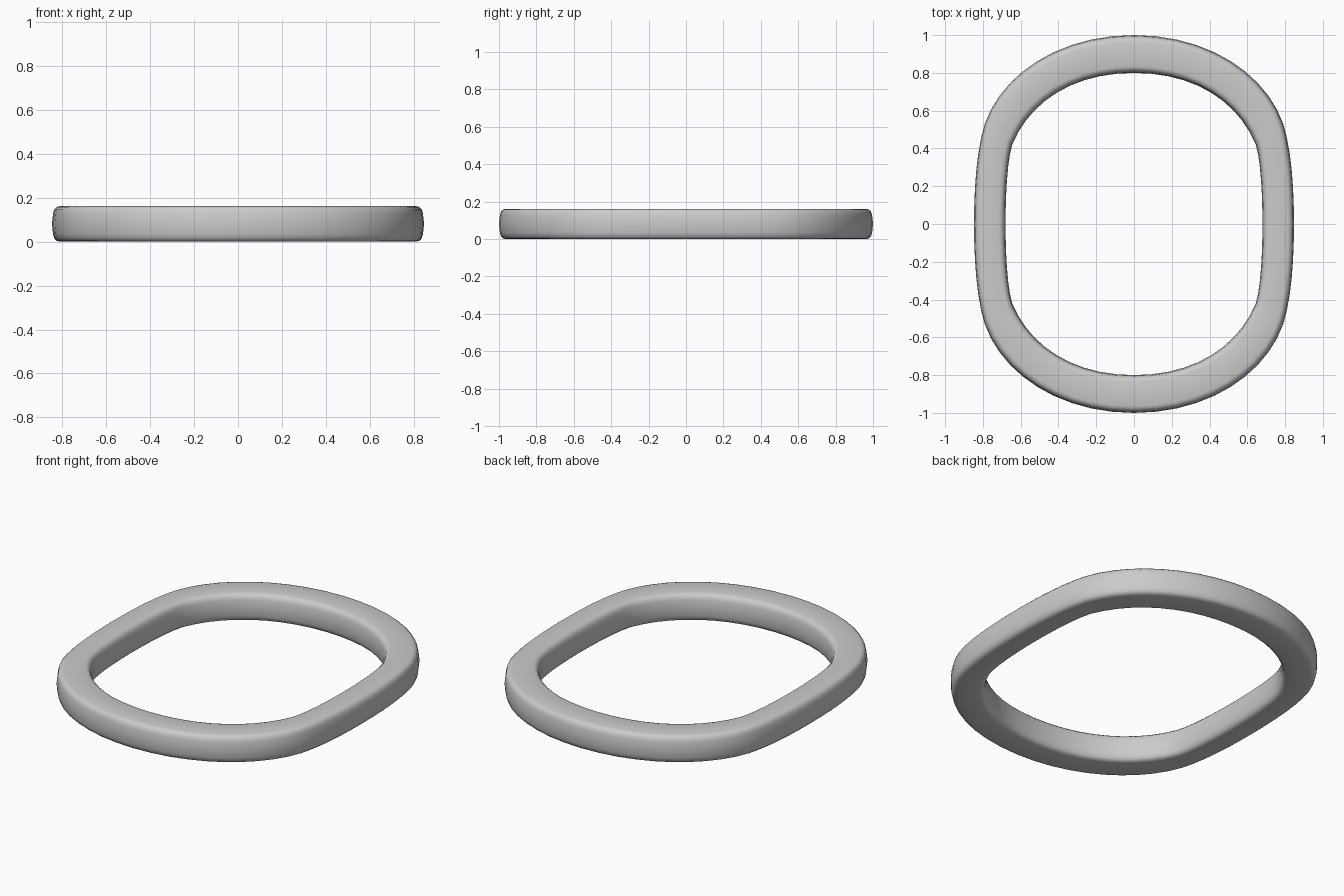
import bpy
import bmesh
from mathutils import Vector
from mathutils.geometry import interpolate_bezier

if "Cube" in bpy.data.objects:
    bpy.data.objects.remove(bpy.data.objects["Cube"])

HEIGHT = 0.162


def outline(a, b, na=10, nb=6):
    """Closed rounded outline from two Bezier spans covering one quarter."""
    def span(pts, n):
        return [Vector(p[:2]) for p in interpolate_bezier(*[Vector((*q, 0)) for q in pts], n + 1)]
    q = span(a, na)[:-1] + span(b, nb)
    half = q + [Vector((p.x, -p.y)) for p in reversed(q[:-1])]
    return half + [Vector((-p.x, p.y)) for p in reversed(half[1:-1])]


outer = outline([(0, 1), (.40, 1), (.70, .79), (.79, .53)],
                [(.79, .53), (.832, .40), (.847, .20), (.847, 0)])
inner = outline([(0, .8), (.32, .8), (.55, .65), (.645, .42)],
                [(.645, .42), (.672, .33), (.68, .15), (.68, 0)])

# Rounded cross-section: (inset from the wall, height), slightly bulging sides
side = [(.036, 0), (.022, .004), (.011, .014), (.005, .034), (0, HEIGHT / 2)]
side += [(i, HEIGHT - z) for i, z in reversed(side[:-1])]

# Ring band
bm = bmesh.new()
rings = []
for o, n in zip(outer, inner):
    d = (n - o).normalized()
    ring = [bm.verts.new((*(o + d * i), z)) for i, z in side]
    ring += [bm.verts.new((*(n - d * i), z)) for i, z in reversed(side)]
    rings.append(ring)
for k, r in enumerate(rings):
    s = rings[(k + 1) % len(rings)]
    for j in range(len(r)):
        m = (j + 1) % len(r)
        bm.faces.new((r[j], r[m], s[m], s[j])).smooth = True
bmesh.ops.recalc_face_normals(bm, faces=bm.faces)
mesh = bpy.data.meshes.new("ring_band")
bm.to_mesh(mesh)
bm.free()
bpy.context.collection.objects.link(bpy.data.objects.new("ring_band", mesh))
